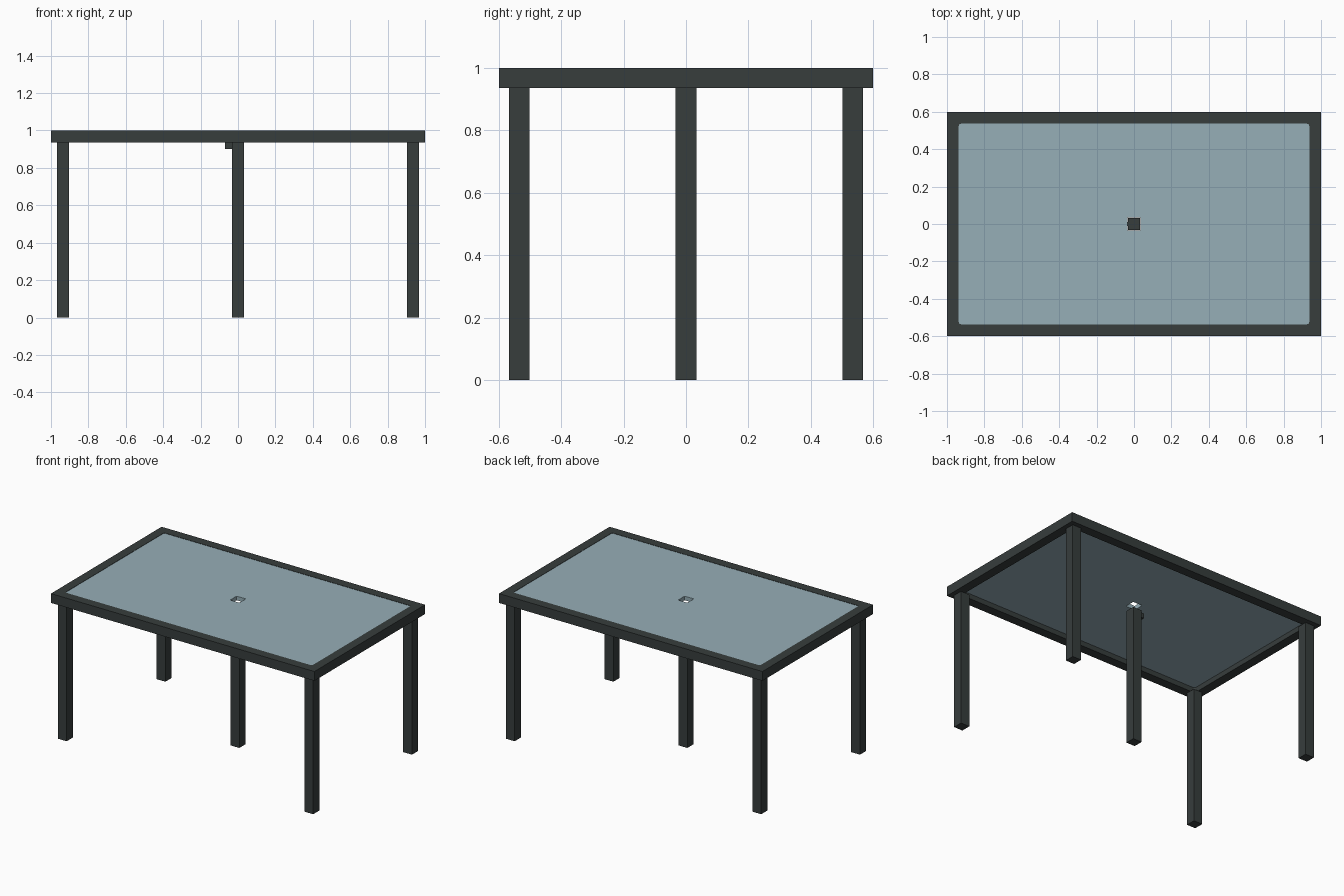
import bpy, bmesh, math

if "Cube" in bpy.data.objects:
    bpy.data.objects.remove(bpy.data.objects["Cube"], do_unlink=True)


def material(name, rgb):
    m = bpy.data.materials.new(name)
    m.use_nodes = True
    m.diffuse_color = (*rgb, 1)
    m.node_tree.nodes["Principled BSDF"].inputs["Base Color"].default_value = (*rgb, 1)
    return m


METAL = material("dark grey metal", (0.038, 0.047, 0.046))
GLASS = material("pale blue glass", (0.305, 0.425, 0.475))


def box(name, size, centre, mat):
    bm = bmesh.new()
    bmesh.ops.create_cube(bm, size=1)
    for v in bm.verts:
        v.co = [v.co[i] * size[i] + centre[i] for i in range(3)]
    me = bpy.data.meshes.new(name)
    bm.to_mesh(me)
    bm.free()
    me.materials.append(mat)
    ob = bpy.data.objects.new(name, me)
    bpy.context.collection.objects.link(ob)
    return ob


def outline(hx, hy, r=0.0, steps=4):
    """Rectangle of half sizes hx, hy with corners rounded by r."""
    if r == 0:
        return [(hx, hy), (-hx, hy), (-hx, -hy), (hx, -hy)]
    pts = []
    for k, (sx, sy) in enumerate(((1, 1), (-1, 1), (-1, -1), (1, -1))):
        for i in range(steps + 1):
            a = math.pi / 2 * (k + i / steps)
            pts.append((sx * (hx - r) + r * math.cos(a), sy * (hy - r) + r * math.sin(a)))
    return pts


def plate(name, outer, hole, z0, z1, mat):
    """Flat plate with a hole, filled and extruded from two outlines."""
    cu = bpy.data.curves.new(name + "_outline", 'CURVE')
    cu.dimensions = '2D'
    cu.fill_mode = 'BOTH'
    cu.extrude = (z1 - z0) / 2
    for pts in (outer, hole):
        sp = cu.splines.new('POLY')
        sp.points.add(len(pts) - 1)
        for p, (x, y) in zip(sp.points, pts):
            p.co = (x, y, 0, 1)
        sp.use_cyclic_u = True
    tmp = bpy.data.objects.new(name + "_outline", cu)
    bpy.context.collection.objects.link(tmp)
    bpy.context.view_layer.update()
    me = bpy.data.meshes.new_from_object(tmp.evaluated_get(bpy.context.evaluated_depsgraph_get()))
    bpy.data.objects.remove(tmp, do_unlink=True)
    bm = bmesh.new()
    bm.from_mesh(me)
    bmesh.ops.remove_doubles(bm, verts=bm.verts, dist=1e-5)
    bmesh.ops.recalc_face_normals(bm, faces=bm.faces)
    for v in bm.verts:
        v.co.z += (z0 + z1) / 2
    for f in bm.faces:
        f.smooth = False
    bm.to_mesh(me)
    bm.free()
    me.name = name
    me.materials.clear()
    me.materials.append(mat)
    ob = bpy.data.objects.new(name, me)
    bpy.context.collection.objects.link(ob)
    return ob


LEG = 0.066        # leg thickness
UNDER = 0.936      # underside of the frame

# Table top: rim frame around a glass panel with a square central hole
plate("top_frame", outline(1.0, 0.6), outline(0.937, 0.536, 0.012), UNDER, 1.0, METAL)
plate("glass_panel", outline(0.937, 0.536, 0.012), outline(0.035, 0.035, 0.005), 0.97, 0.998, GLASS)

# Corner legs
for side, sx in (("left", 1), ("right", -1)):
    for end, sy in (("front", -1), ("back", 1)):
        box(f"{end}_{side}_leg", (LEG, LEG, UNDER), (sx * 0.936, sy * 0.535, UNDER / 2), METAL)

# Centre post below the hole, with a small tab on its side
box("centre_leg", (LEG, LEG, UNDER), (0, 0, UNDER / 2), METAL)
box("centre_leg_tab", (0.04, 0.024, 0.034), (-0.049, 0, UNDER - 0.017), METAL)
